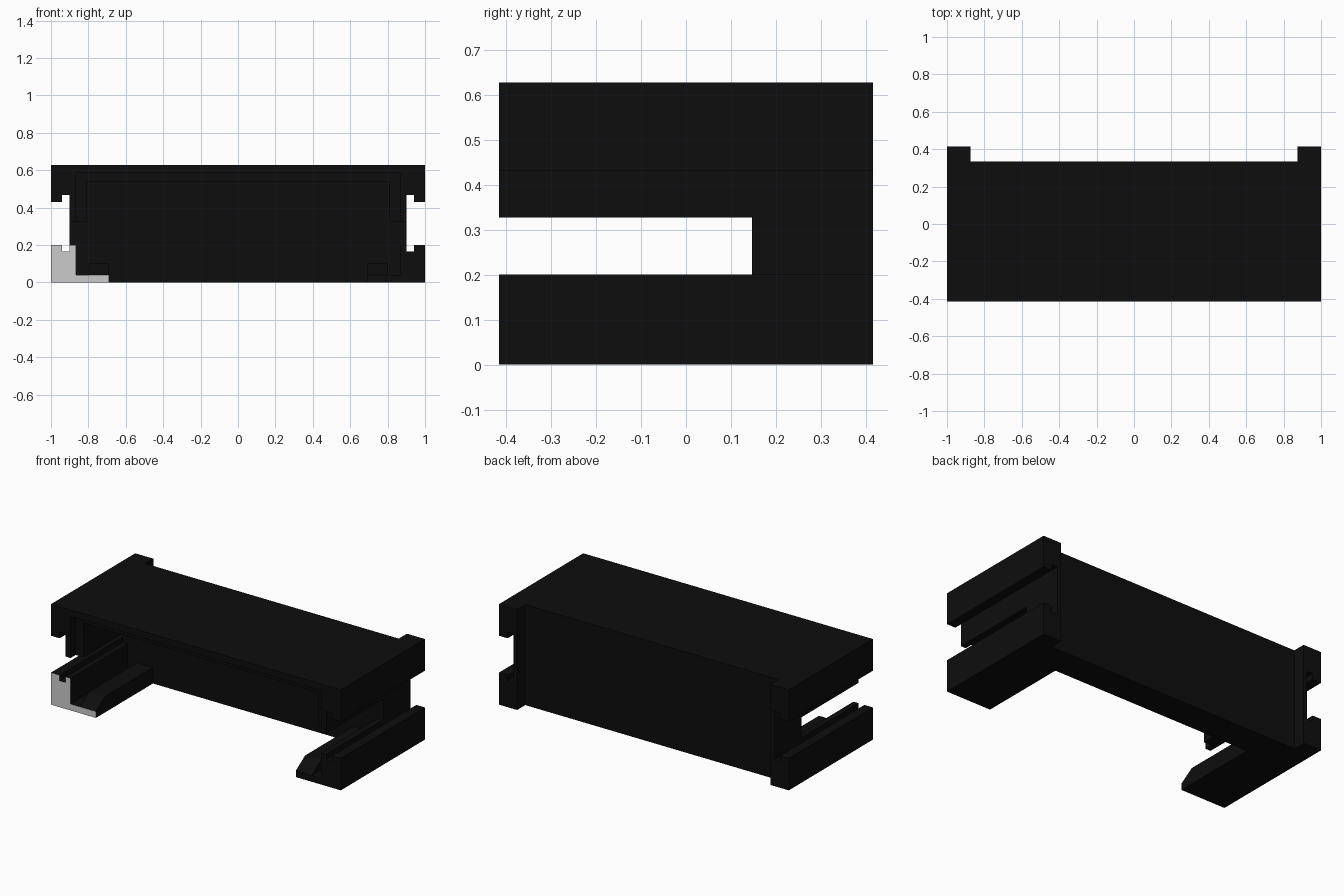
import bpy, bmesh

if "Cube" in bpy.data.objects:
    bpy.data.objects.remove(bpy.data.objects["Cube"])

def material(name, v):
    m = bpy.data.materials.new(name)
    m.diffuse_color = (v, v, v, 1)
    m.use_nodes = True
    m.node_tree.nodes["Principled BSDF"].inputs["Base Color"].default_value = m.diffuse_color
    return m

black = material("black_plastic", 0.004)
grey = material("grey_end", 0.8)

def extrude(name, pts, a, b, axis='Y'):
    """Closed profile swept from a to b. Axis Y takes (x, z), axis X takes (y, z)."""
    bm = bmesh.new()
    place = (lambda p, t: (p[0], t, p[1])) if axis == 'Y' else (lambda p, t: (t, p[0], p[1]))
    face = bm.faces.new([bm.verts.new(place(p, a)) for p in pts])
    new = bmesh.ops.extrude_face_region(bm, geom=[face], use_keep_orig=True)['geom']
    shift = (0, b - a, 0) if axis == 'Y' else (b - a, 0, 0)
    bmesh.ops.translate(bm, vec=shift, verts=[v for v in new if isinstance(v, bmesh.types.BMVert)])
    bmesh.ops.recalc_face_normals(bm, faces=bm.faces[:])
    mesh = bpy.data.meshes.new(name)
    bm.to_mesh(mesh)
    bm.free()
    mesh.materials.append(black)
    ob = bpy.data.objects.new(name, mesh)
    bpy.context.collection.objects.link(ob)
    return ob

def rect(x0, x1, z0, z1):
    return [(x0, z0), (x1, z0), (x1, z1), (x0, z1)]

FRONT, WALL, BACK, END = -0.415, 0.147, 0.335, 0.415
TOP = 0.627

# Back wall and top plate
extrude("back_wall", rect(-0.875, 0.875, 0, TOP), WALL, BACK)
extrude("top_plate", rect(-0.865, 0.865, 0.585, TOP), FRONT, WALL)

# Recessed lining under the top plate
extrude("inner_lining", [(-0.865, 0.327), (-0.81, 0.327), (-0.81, 0.54), (0.81, 0.54),
                         (0.81, 0.327), (0.865, 0.327), (0.865, 0.585), (-0.865, 0.585)],
        FRONT + 0.05, WALL)

# Grooved lips shared by the rails and the end posts
upper_lip = [(0.9, 0.467), (0.94, 0.467), (0.94, 0.43), (1, 0.43), (1, TOP)]
lower_lip = [(1, 0), (1, 0.2), (0.94, 0.2), (0.94, 0.165), (0.9, 0.165)]
post = [(0.875, 0)] + lower_lip + upper_lip + [(0.875, TOP)]
upper_rail = [(0.865, 0.327), (0.9, 0.327)] + upper_lip + [(0.865, TOP)]
lower_arm = [(0.69, 0)] + lower_lip + [(0.9, 0.2), (0.865, 0.2), (0.865, 0.04), (0.69, 0.04)]
ridge = [(FRONT, 0.04), (WALL, 0.04), (WALL, 0.1), (FRONT + 0.09, 0.1)]

for side, s in (("left", -1), ("right", 1)):
    flip = lambda pts: [(s * x, z) for x, z in pts]
    extrude(side + "_end_post", flip(post), WALL, END)
    extrude(side + "_upper_rail", flip(upper_rail), FRONT, WALL)
    arm = extrude(side + "_lower_arm", flip(lower_arm), FRONT, WALL)
    extrude(side + "_foot_ridge", ridge, s * 0.69, s * 0.8, 'X')
    # Light front face on the left arm only
    if s < 0:
        arm.data.materials.append(grey)
        for p in arm.data.polygons:
            if p.normal.y < -0.9:
                p.material_index = 1
